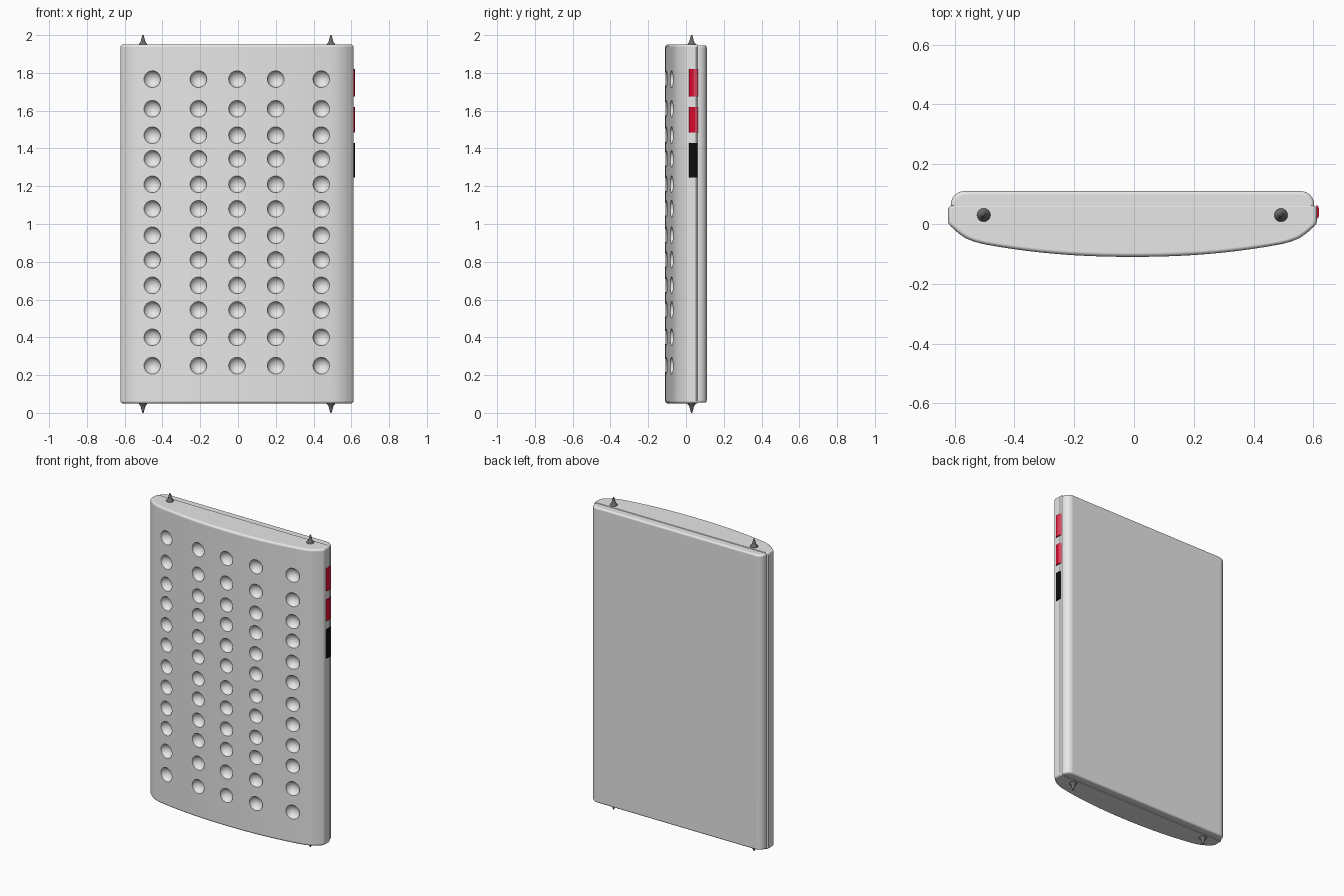
import bpy, bmesh, math
from mathutils import Matrix

if "Cube" in bpy.data.objects:
    bpy.data.objects.remove(bpy.data.objects["Cube"])

CX = -0.005          # body centre in x
Z0, Z1 = 0.05, 1.95  # body bottom and top


def material(name, rgb):
    m = bpy.data.materials.new(name)
    m.diffuse_color = (*rgb, 1)
    m.use_nodes = True
    m.node_tree.nodes["Principled BSDF"].inputs["Base Color"].default_value = m.diffuse_color
    return m


GREY = material("light_grey", (0.80, 0.80, 0.80))
DARK = material("dark_grey", (0.15, 0.15, 0.15))
RED = material("red", (0.68, 0.003, 0.025))
PINK = material("pink_red", (0.75, 0.06, 0.12))
BLACK = material("black", (0.004, 0.004, 0.004))


def smooth(ob, angle):
    bpy.ops.object.select_all(action='DESELECT')
    ob.select_set(True)
    bpy.context.view_layer.objects.active = ob
    bpy.ops.object.shade_smooth_by_angle(angle=math.radians(angle))


def finish(name, bm, mats, angle=42):
    bmesh.ops.recalc_face_normals(bm, faces=bm.faces)
    me = bpy.data.meshes.new(name)
    bm.to_mesh(me)
    bm.free()
    ob = bpy.data.objects.new(name, me)
    bpy.context.collection.objects.link(ob)
    for m in mats:
        me.materials.append(m)
    smooth(ob, angle)
    return ob


def weighted(ob):
    wn = ob.modifiers.new("clean_shading", 'WEIGHTED_NORMAL')
    wn.keep_sharp = True


def loft(name, half, pivot_y, half_depth, z0, z1, r):
    """Mirror a half outline and extrude it upward with rounded rims."""
    left = [(-x, y) for x, y in reversed(half) if x > 0]
    outline = half + left
    width = max(x for x, y in half)
    arc = [math.radians(a) for a in (0, 22.5, 45, 67.5, 90)]
    rim = [(r * (1 - math.sin(a)), r * (1 - math.cos(a))) for a in arc]
    levels = [(z0 + h, d) for d, h in rim]
    levels += [(z1 - h, d) for d, h in reversed(rim)]
    bm = bmesh.new()
    rings = []
    for z, d in levels:
        sx, sy = 1 - d / width, 1 - d / half_depth
        rings.append([bm.verts.new((CX + x * sx, pivot_y + (y - pivot_y) * sy, z))
                      for x, y in outline])
    n = len(outline)
    for a, b in zip(rings, rings[1:]):
        for i in range(n):
            j = (i + 1) % n
            bm.faces.new((a[i], a[j], b[j], b[i]))
    bm.faces.new(rings[0][::-1])
    bm.faces.new(rings[-1])
    return finish(name, bm, [GREY])


def front_y(x):
    return -0.11 + 0.043 * (abs(x) / 0.5) ** 2.2


# Bowed front shell
half = [(0.05 * i, front_y(0.05 * i)) for i in range(11)]
half += [(0.53, -0.059), (0.56, -0.047), (0.585, -0.029), (0.608, -0.008),
         (0.615, 0.0), (0.617, 0.008), (0.617, 0.054), (0.609, 0.062)]
shell = loft("front_shell", half, 0.03, 0.14, Z0, Z1, 0.014)

# Flat back panel with rounded corners
R = 0.045
half = [(0.608, 0.045)]
half += [(0.563 + R * math.cos(math.radians(a)), 0.065 + R * math.sin(math.radians(a)))
         for a in range(0, 91, 15)]
half = [(0, 0.045)] + half + [(0, 0.11)]
panel = loft("back_panel", half, 0.045, 0.065, Z0 + 0.004, Z1 - 0.004, 0.012)
weighted(panel)

# Dimple grid cut into the front
columns = (-0.455, -0.21, -0.005, 0.20, 0.442)
rows = (1.767, 1.61, 1.47, 1.345, 1.21, 1.08, 0.94, 0.81, 0.675, 0.545, 0.40, 0.25)
bm = bmesh.new()
for x in columns:
    for z in rows:
        y = front_y(x - CX) - 0.004
        bmesh.ops.create_uvsphere(
            bm, u_segments=24, v_segments=14, radius=0.045,
            matrix=Matrix.Translation((x, y, z)) @ Matrix.Diagonal((1, 0.85, 1, 1))
            @ Matrix.Rotation(math.radians(90), 4, 'X'))
cutter = finish("dimple_cutter", bm, [])
cutter.hide_render = True
bpy.context.view_layer.objects.active = shell
mod = shell.modifiers.new("dimples", 'BOOLEAN')
mod.operation = 'DIFFERENCE'
mod.solver = 'EXACT'
mod.object = cutter
bpy.ops.object.modifier_apply(modifier=mod.name)
bpy.data.objects.remove(cutter)
smooth(shell, 42)
weighted(shell)


# Pointed pegs with a flared base on the top and bottom
def peg(name, x, z, sign):
    profile = [(0.023, -0.004), (0.022, 0.003), (0.015, 0.010), (0.011, 0.020),
               (0.008, 0.034), (0.003, 0.05)]
    bm = bmesh.new()
    n = 16
    rings = [[bm.verts.new((x + r * math.cos(2 * math.pi * i / n),
                            0.03 + r * math.sin(2 * math.pi * i / n), z + sign * h))
              for i in range(n)] for r, h in profile]
    for a, b in zip(rings, rings[1:]):
        for i in range(n):
            bm.faces.new((a[i], a[(i + 1) % n], b[(i + 1) % n], b[i]))
    bm.faces.new(rings[0])
    bm.faces.new(rings[-1])
    finish(name, bm, [DARK], 50)


for side, x in (("left", -0.503), ("right", 0.492)):
    peg("top_peg_" + side, x, Z1, 1)
    peg("bottom_peg_" + side, x, Z0, -1)


# Low domed buttons on the right side, optionally lighter toward the back
def button(name, y0, y1, z0, z1, mats, split=1.0):
    bm = bmesh.new()
    steps = 12
    bottom, top = [], []
    for i in range(steps + 1):
        t = i / steps
        x = 0.611 + 0.009 * math.sqrt(max(0, 1 - (2 * t - 1) ** 2))
        y = y0 + (y1 - y0) * t
        bottom.append(bm.verts.new((x, y, z0)))
        top.append(bm.verts.new((x, y, z1)))
    for i in range(steps):
        f = bm.faces.new((bottom[i], bottom[i + 1], top[i + 1], top[i]))
        f.material_index = int((i + 0.5) / steps > split)
    bm.faces.new(bottom)
    bm.faces.new(top)
    bm.faces.new((bottom[0], top[0], top[-1], bottom[-1]))
    finish(name, bm, mats, 50)


button("upper_red_button", 0.016, 0.064, 1.675, 1.82, [RED, PINK], 0.5)
button("lower_red_button", 0.016, 0.064, 1.485, 1.62, [RED, PINK], 0.66)
button("black_switch", 0.016, 0.062, 1.245, 1.43, [BLACK])
